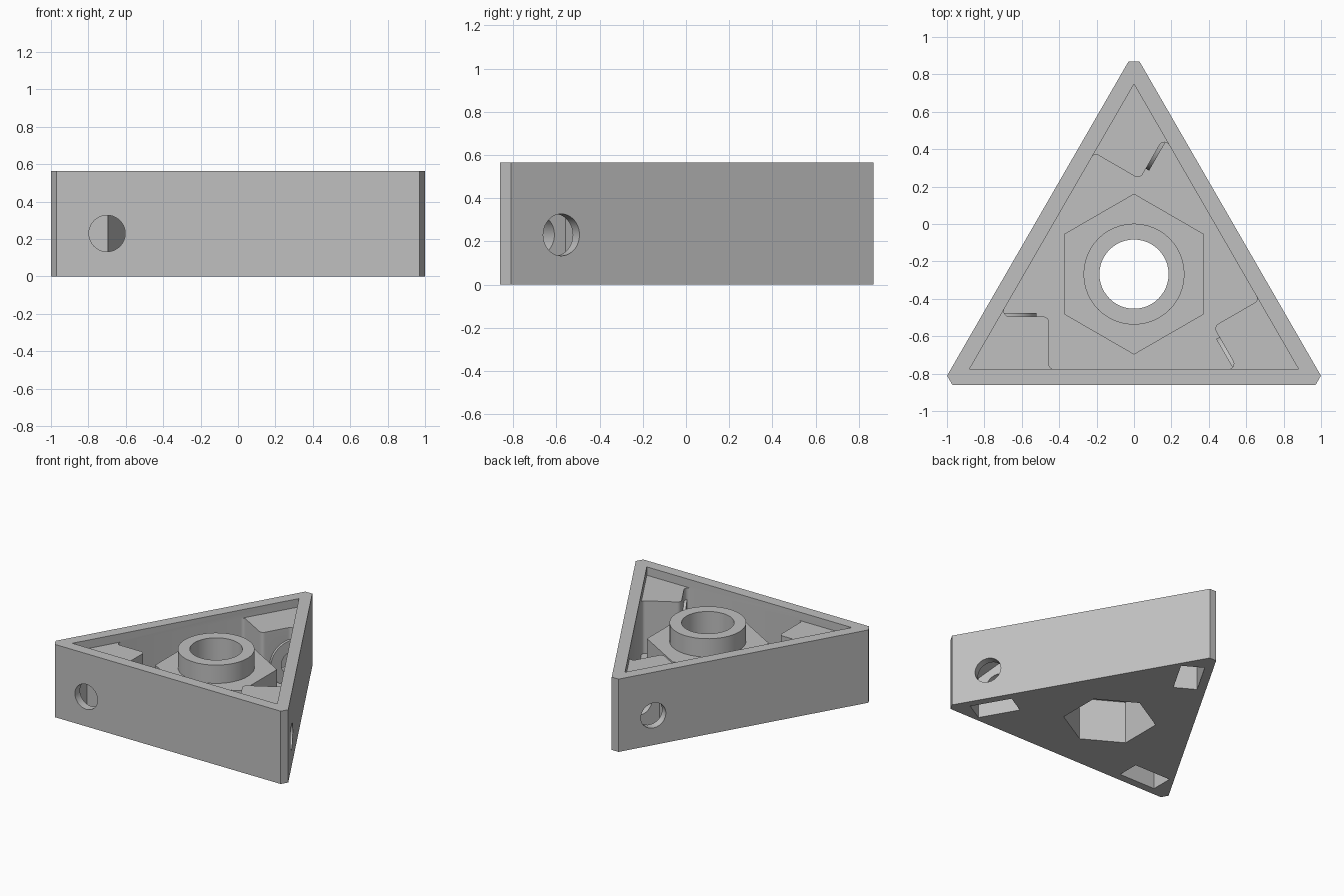
import bpy, bmesh
from math import sin, cos, pi, radians, sqrt
from mathutils import Matrix

cube = bpy.data.objects.get("Cube")
if cube:
    bpy.data.objects.remove(cube, do_unlink=True)

HEIGHT = 0.565
FLOOR = 0.09
HUB_Y = -0.268      # triangle centre
HOLE_X, HOLE_Z = -0.70, 0.23

grey = bpy.data.materials.new("plain grey")
grey.use_nodes = True
grey.diffuse_color = (0.53, 0.53, 0.53, 1)
grey.node_tree.nodes["Principled BSDF"].inputs["Base Color"].default_value = (0.53, 0.53, 0.53, 1)

# Maps profile (x, height) extruded along depth onto the front wall
UPRIGHT = Matrix.Rotation(pi / 2, 4, 'X')


def prism(name, points, low, high, matrix=Matrix()):
    """Extrude a closed outline from low to high, then place it."""
    bm = bmesh.new()
    base = bm.faces.new([bm.verts.new((x, y, low)) for x, y in points])
    top = bmesh.ops.extrude_face_region(bm, geom=[base])["geom"]
    bmesh.ops.translate(bm, vec=(0, 0, high - low),
                        verts=[v for v in top if isinstance(v, bmesh.types.BMVert)])
    bmesh.ops.recalc_face_normals(bm, faces=bm.faces)
    bm.transform(matrix)
    mesh = bpy.data.meshes.new(name)
    bm.to_mesh(mesh)
    bm.free()
    mesh.materials.append(grey)
    obj = bpy.data.objects.new(name, mesh)
    bpy.context.collection.objects.link(obj)
    return obj


def arc(cx, cy, r, start, end, steps):
    return [(cx + r * cos(radians(start + (end - start) * i / steps)),
             cy + r * sin(radians(start + (end - start) * i / steps)))
            for i in range(steps + 1)]


def ngon(r, sides, cx=0, cy=0, start=90):
    return arc(cx, cy, r, start, start + 360, sides)[:-1]


def triangle(apothem):
    return ngon(apothem * 2, 3)


def boolean(target, tool, operation):
    mod = target.modifiers.new(operation, 'BOOLEAN')
    mod.operation = operation
    mod.solver = 'EXACT'
    mod.object = tool
    bpy.context.view_layer.objects.active = target
    bpy.ops.object.modifier_apply(modifier=mod.name)
    bpy.data.objects.remove(tool, do_unlink=True)


turns = [Matrix.Rotation(k * 2 * pi / 3, 4, 'Z') for k in range(3)]

# Outer triangle with clipped corners, hollowed from above
outline = []
for turn in turns:
    for x in (-0.97, 0.97):
        p = turn @ Matrix.Translation((x, -0.594, 0))
        outline.append((p.translation.x, p.translation.y))
body = prism("triangular_housing", outline, 0, HEIGHT)
boolean(body, prism("cavity", triangle(0.508), FLOOR, 1), 'DIFFERENCE')

# Central hexagonal hub and its round collar
boolean(body, prism("hub", ngon(0.43, 6), 0.04, 0.42), 'UNION')
boolean(body, prism("collar", ngon(0.27, 48), 0.38, HEIGHT - 0.003), 'UNION')

# Corner block outline with rounded inner corners
block = [(-0.95, -0.56), (-0.43, -0.56)]
block += arc(-0.43, -0.483, 0.025, -90, -180, 6)
block += arc(-0.485, -0.257, 0.03, 0, 90, 6)
block += arc(-0.666, -0.197, 0.03, -90, -210, 8)
block += [(-0.745, -0.2)]

for turn in turns:
    side = turn @ UPRIGHT
    boolean(body, prism("corner_block", block, 0.05, 0.50, turn), 'UNION')
    # Shallow round boss, trimmed so it stays inside the wall
    boss = prism("boss", ngon(0.18, 48, HOLE_X, HOLE_Z), 0.207, 0.29, side)
    boolean(boss, prism("trim", triangle(0.55), -1, 1), 'INTERSECT')
    boolean(body, boss, 'UNION')

# Nut pocket and bore through the hub
boolean(body, prism("nut_pocket", ngon(0.33, 6), -0.1, 0.33), 'DIFFERENCE')
boolean(body, prism("bore", ngon(0.185, 48), 0.2, 1), 'DIFFERENCE')

# Side nut slots open at the bottom, and bolt holes through the walls
nut_r = 0.18
half = nut_r * sqrt(3) / 2
slot = [(HOLE_X - half, -0.1), (HOLE_X + half, -0.1),
        (HOLE_X + half, HOLE_Z + nut_r / 2), (HOLE_X, HOLE_Z + nut_r),
        (HOLE_X - half, HOLE_Z + nut_r / 2)]
for turn in turns:
    side = turn @ UPRIGHT
    boolean(body, prism("nut_slot", slot, 0.362, 0.532, side), 'DIFFERENCE')
    boolean(body, prism("bolt_hole", ngon(0.097, 40, HOLE_X, HOLE_Z), 0.2, 0.8, side), 'DIFFERENCE')

# Place and shade
body.data.transform(Matrix.Translation((0, HUB_Y, 0)))
bpy.ops.object.select_all(action='DESELECT')
body.select_set(True)
bpy.context.view_layer.objects.active = body
bpy.ops.object.shade_smooth_by_angle(angle=radians(30))
